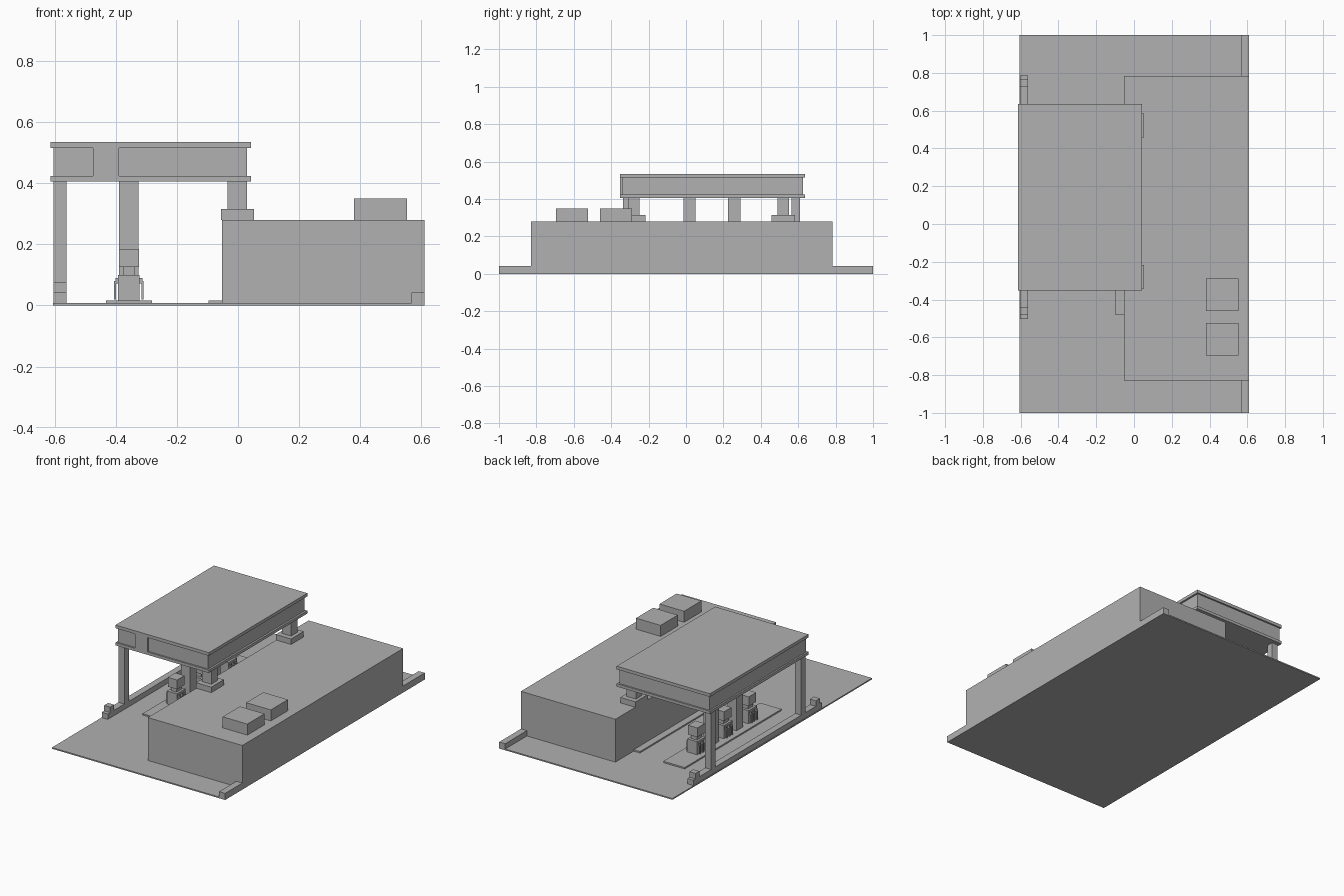
import bpy

cube = bpy.data.objects.get("Cube")
if cube:
    bpy.data.objects.remove(cube, do_unlink=True)

grey = bpy.data.materials.new("plain grey")
grey.use_nodes = True
COLOUR = (0.44, 0.44, 0.44, 1)
grey.diffuse_color = COLOUR
grey.node_tree.nodes["Principled BSDF"].inputs["Base Color"].default_value = COLOUR


def box(name, xs, ys, zs):
    """Axis-aligned box from its x, y and z ranges."""
    mesh = bpy.data.meshes.new(name)
    verts = [(x, y, z) for x in xs for y in ys for z in zs]
    faces = [(0, 1, 3, 2), (4, 6, 7, 5), (0, 4, 5, 1),
             (2, 3, 7, 6), (0, 2, 6, 4), (1, 5, 7, 3)]
    mesh.from_pydata(verts, [], faces)
    mesh.materials.append(grey)
    obj = bpy.data.objects.new(name, mesh)
    bpy.context.collection.objects.link(obj)
    return obj


def span(centre, width):
    return centre - width / 2, centre + width / 2


# Ground, shop building and roof units
GROUND = 0.008
box("ground_slab", (-0.605, 0.61), (-1, 1), (0, GROUND))
box("shop_building", (-0.053, 0.61), (-0.828, 0.783), (GROUND, 0.28))
for y in (-0.375, -0.61):
    box("roof_unit", (0.38, 0.553), span(y, 0.172), (0.28, 0.35))

# Low walls along both long edges
for ys in ((-1, -0.828), (0.783, 1)):
    box("rear_low_wall", (0.568, 0.61), ys, (GROUND, 0.042))
box("side_low_wall", (-0.603, -0.561), (-0.503, 0.787), (GROUND, 0.042))
for ys in ((-0.48, -0.44), (0.728, 0.766)):
    box("wall_end_block", (-0.603, -0.561), ys, (0.042, 0.077))

# Canopy: two slabs around a recessed band, with a flush front block
box("canopy_bottom", (-0.613, 0.042), (-0.352, 0.635), (0.406, 0.424))
box("canopy_band", (-0.603, 0.03), (-0.342, 0.625), (0.424, 0.515))
box("canopy_top", (-0.613, 0.042), (-0.352, 0.635), (0.515, 0.535))
box("canopy_front_block", (-0.475, -0.39), (-0.352, -0.342), (0.424, 0.515))

# Canopy supports
for y in (-0.315, 0.587):
    box("outer_pillar", (-0.603, -0.561), span(y, 0.044), (GROUND, 0.406))
for y in (0.018, 0.258):
    box("middle_pillar", (-0.39, -0.325), span(y, 0.065), (GROUND, 0.406))
for y in (-0.279, 0.521):
    box("roof_pedestal", (-0.055, 0.052), span(y, 0.126), (0.28, 0.315))
    box("roof_pillar", (-0.035, 0.03), span(y, 0.062), (0.315, 0.406))

# Raised kerbs
box("pump_island", (-0.432, -0.282), (-0.34, 0.63), (GROUND, 0.017))
box("shop_walkway", (-0.097, -0.053), (-0.483, 0.6), (GROUND, 0.017))

# Fuel pumps with hoses on both long sides
PUMP_X = -0.357
for y in (0.405, 0.138, -0.11):
    box("pump_cabinet", span(PUMP_X, 0.07), span(y, 0.085), (0.017, 0.1))
    box("pump_neck", span(PUMP_X, 0.04), span(y, 0.05), (0.1, 0.126))
    box("pump_head", span(PUMP_X, 0.065), span(y, 0.075), (0.126, 0.185))
    for side in (-1, 1):
        for offset in (-0.027, 0, 0.027):
            ys = span(y + offset, 0.009)
            box("pump_nozzle", span(PUMP_X + side * 0.038, 0.012), ys, (0.072, 0.09))
            box("pump_hose", span(PUMP_X + side * 0.045, 0.006), ys, (0.02, 0.08))
